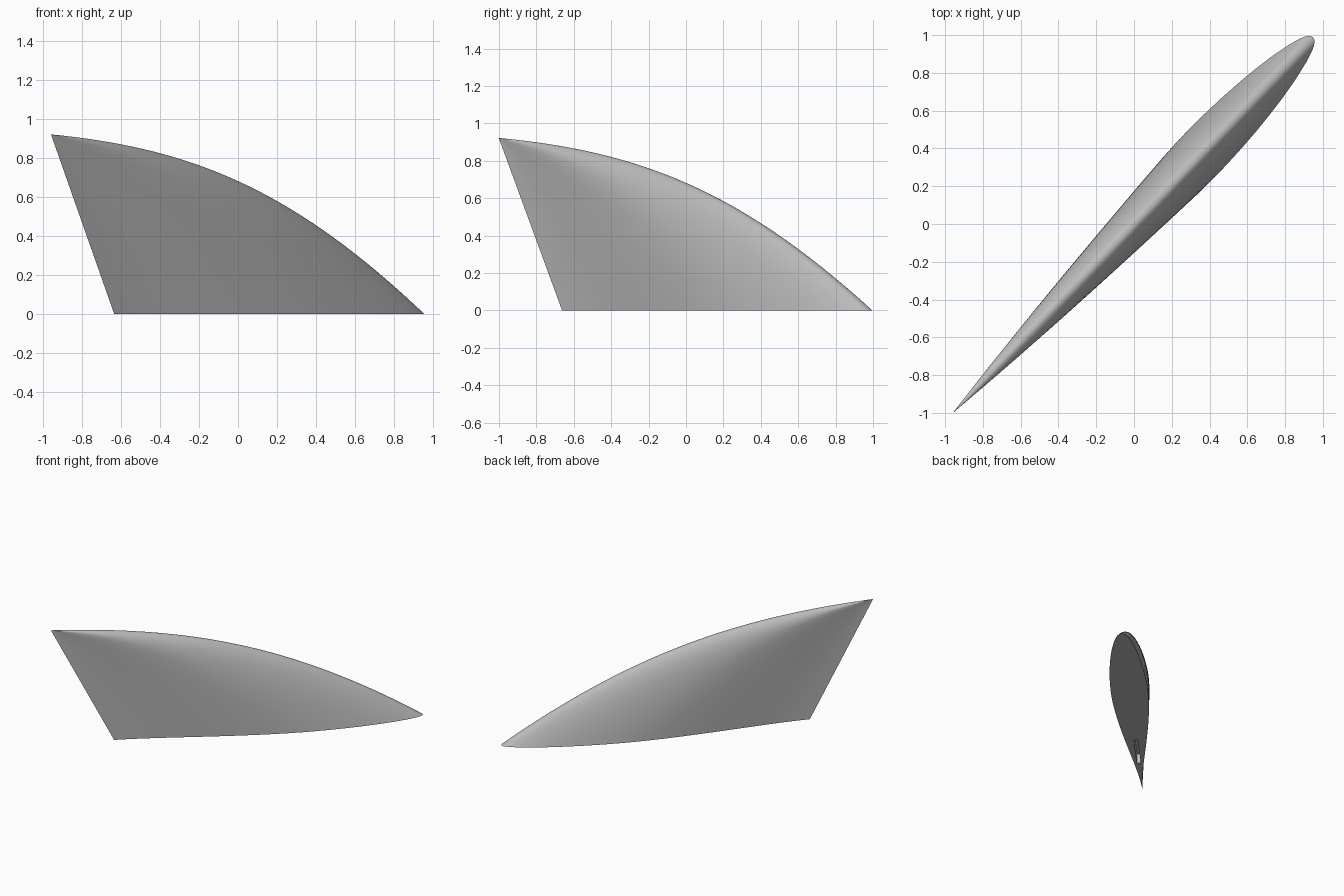
import bpy, bmesh, math
from mathutils import Matrix, Vector

cube = bpy.data.objects.get("Cube")
if cube:
    bpy.data.objects.remove(cube, do_unlink=True)

# Matte grey used for the whole fin
grey = bpy.data.materials.new("fin_grey")
grey.use_nodes = True
colour = (0.5, 0.5, 0.5, 1)
grey.diffuse_color = colour
grey.node_tree.nodes["Principled BSDF"].inputs["Base Color"].default_value = colour

TURN = Matrix.Rotation(math.radians(46.2), 4, "Z")   # chord runs diagonally
HEIGHT = 0.922
STEPS = 48

# Foil half section: chord fraction from the nose, half thickness in percent
FOIL = [(0.002, 0.62), (0.005, 0.98), (0.0125, 1.49), (0.025, 2.04), (0.05, 2.81),
        (0.1, 3.87), (0.15, 4.62), (0.2, 5.17), (0.25, 5.58), (0.3, 5.84),
        (0.35, 5.98), (0.4, 5.98), (0.45, 5.8), (0.5, 5.48), (0.55, 5.06),
        (0.6, 4.55), (0.65, 3.97), (0.7, 3.35), (0.75, 2.7), (0.8, 2.03),
        (0.85, 1.38), (0.9, 0.79), (0.95, 0.29)]
LOOP = ([(0, 0)] + [(f, h / 100) for f, h in FOIL] + [(1, 0)]
        + [(f, -h / 100) for f, h in reversed(FOIL)])

# Leading edge control points (along chord, height)
EDGE = [Vector(p) for p in ((1.37, 0), (0.376, 0.656), (-0.376, 0.852), (-1.387, HEIGHT))]


def leading_edge(t):
    s = 1 - t
    return (EDGE[0] * s**3 + EDGE[1] * 3 * s * s * t
            + EDGE[2] * 3 * s * t * t + EDGE[3] * t**3)


def trailing_edge(z):
    return -0.918 - 0.469 * z / HEIGHT


def make_object(name, bm):
    bmesh.ops.recalc_face_normals(bm, faces=bm.faces)
    bm.transform(TURN)
    mesh = bpy.data.meshes.new(name)
    bm.to_mesh(mesh)
    bm.free()
    mesh.materials.append(grey)
    obj = bpy.data.objects.new(name, mesh)
    bpy.context.collection.objects.link(obj)
    return obj


# Fin: foil sections lofted from the root to a pointed tip
bm = bmesh.new()
rings = []
for i in range(STEPS):
    nose, z = leading_edge(i / STEPS)
    chord = nose - trailing_edge(z)
    rings.append([bm.verts.new((nose - f * chord, h * chord, z)) for f, h in LOOP])
tip = bm.verts.new((EDGE[3].x, 0, HEIGHT))
n = len(LOOP)
for low, high in zip(rings, rings[1:]):
    for j in range(n):
        k = (j + 1) % n
        bm.faces.new((low[j], low[k], high[k], high[j]))
for j in range(n):
    bm.faces.new((rings[-1][j], rings[-1][(j + 1) % n], tip))
bm.faces.new(rings[0])
fin = make_object("fin", bm)

# Mounting slot cut into the underside near the trailing edge
bm = bmesh.new()
bmesh.ops.create_cube(bm, size=1, matrix=Matrix.Translation((-0.37, 0, 0))
                      @ Matrix.Diagonal((0.35, 0.028, 0.16, 1)))
cutter = make_object("slot_cutter", bm)
cutter.hide_render = True
cut = fin.modifiers.new("slot", "BOOLEAN")
cut.operation = "DIFFERENCE"
cut.solver = "EXACT"
cut.object = cutter

bpy.ops.object.select_all(action="DESELECT")
fin.select_set(True)
bpy.context.view_layer.objects.active = fin
bpy.ops.object.modifier_apply(modifier=cut.name)
bpy.data.objects.remove(cutter, do_unlink=True)
bpy.ops.object.shade_smooth_by_angle(angle=math.radians(40))
